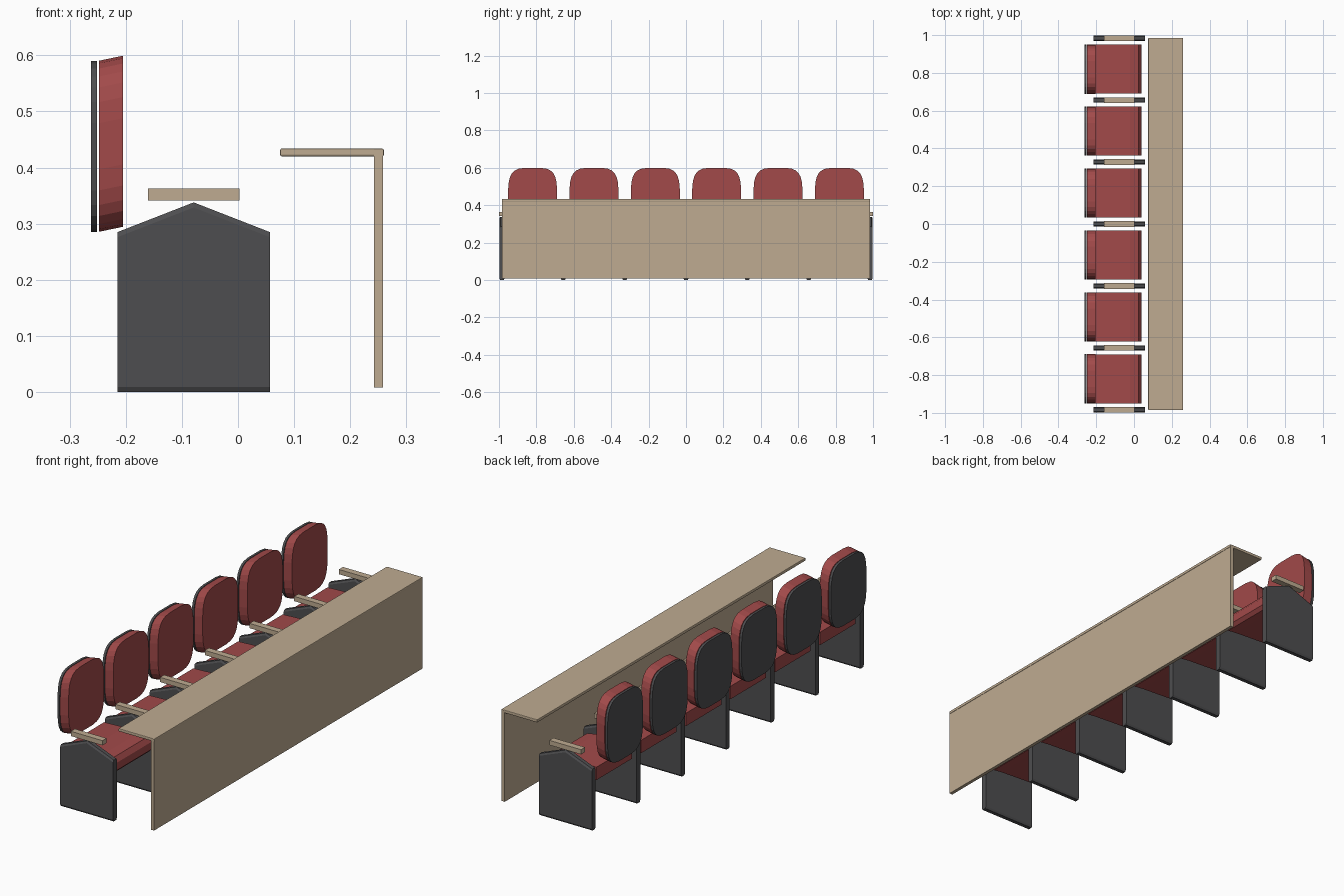
import bpy, bmesh, math

cube = bpy.data.objects.get("Cube")
if cube:
    bpy.data.objects.remove(cube, do_unlink=True)


def material(name, rgb):
    m = bpy.data.materials.new(name)
    m.use_nodes = True
    m.diffuse_color = (*rgb, 1)
    m.node_tree.nodes["Principled BSDF"].inputs["Base Color"].default_value = (*rgb, 1)
    return m


WOOD = material("pale wood", (0.52, 0.41, 0.285))
RED = material("red fabric", (0.36, 0.068, 0.068))
GREY = material("dark grey plastic", (0.076, 0.076, 0.08))


def loft(name, loops, mat):
    """Skin matching point loops and cap both ends."""
    bm = bmesh.new()
    rings = [[bm.verts.new(p) for p in loop] for loop in loops]
    for a, b in zip(rings, rings[1:]):
        for i in range(len(a)):
            j = (i + 1) % len(a)
            bm.faces.new((a[i], a[j], b[j], b[i]))
    bm.faces.new(rings[0])
    bm.faces.new(rings[-1])
    bmesh.ops.recalc_face_normals(bm, faces=bm.faces)
    mesh = bpy.data.meshes.new(name)
    bm.to_mesh(mesh)
    bm.free()
    mesh.materials.append(mat)
    obj = bpy.data.objects.new(name, mesh)
    bpy.context.collection.objects.link(obj)
    return obj


def box(name, x, y, z, mat, bevel=0):
    loops = [[(x[0], v, z[0]), (x[1], v, z[0]), (x[1], v, z[1]), (x[0], v, z[1])] for v in y]
    obj = loft(name, loops, mat)
    if bevel:
        mod = obj.modifiers.new("soft edges", "BEVEL")
        mod.width = bevel
        mod.segments = 2
    return obj


def rounded_outline(x, y, z, half_w, half_h, count=28):
    """Soft rectangle in the YZ plane."""
    pts = []
    for i in range(count):
        a = 2 * math.pi * (i + 0.5) / count
        c, s = math.cos(a), math.sin(a)
        pts.append((x, y + half_w * math.copysign(abs(c) ** 0.5, c),
                    z + half_h * math.copysign(abs(s) ** 0.6, s)))
    return pts


PITCH = 0.328

# Desk: worktop and modesty panel
box("desk_top", (0.075, 0.26), (-0.985, 0.985), (0.42, 0.434), WOOD, 0.003)
box("desk_front_panel", (0.242, 0.258), (-0.985, 0.985), (0.008, 0.432), WOOD)

# Gabled side panels with softened top and bottom, each with an armrest
for k in range(7):
    y = (k - 3) * PITCH
    loops = []
    for dy, inset in ((-0.014, 0.009), (-0.009, 0), (0.009, 0), (0.014, 0.009)):
        top = 0.285 - inset
        loops.append([(-0.215, y + dy, inset), (0.057, y + dy, inset), (0.057, y + dy, top),
                      (-0.079, y + dy, top + 0.053), (-0.215, y + dy, top)])
    loft(f"side_panel_{k + 1}", loops, GREY)
    box(f"armrest_{k + 1}", (-0.16, 0.003), (y - 0.015, y + 0.015), (0.341, 0.363), WOOD)

# Seats: cushion, back cushion and back shell
seat_profile = [(-0.205, 0.215), (-0.02, 0.205), (0.025, 0.2), (0.04, 0.215), (0.04, 0.25),
                (0.025, 0.272), (-0.02, 0.28), (-0.1, 0.28), (-0.205, 0.275)]
for k in range(6):
    y = (k - 2.5) * PITCH
    loft(f"seat_{k + 1}", [[(px, y + dy, pz) for px, pz in seat_profile]
                           for dy in (-0.13, 0.13)], RED)
    loft(f"back_cushion_{k + 1}", [rounded_outline(-0.248, y, 0.438, 0.131, 0.153),
                                   rounded_outline(-0.205, y, 0.447, 0.131, 0.153)], RED)
    loft(f"back_shell_{k + 1}", [rounded_outline(-0.262, y, 0.438, 0.131, 0.153),
                                 rounded_outline(-0.251, y, 0.438, 0.131, 0.153)], GREY)
